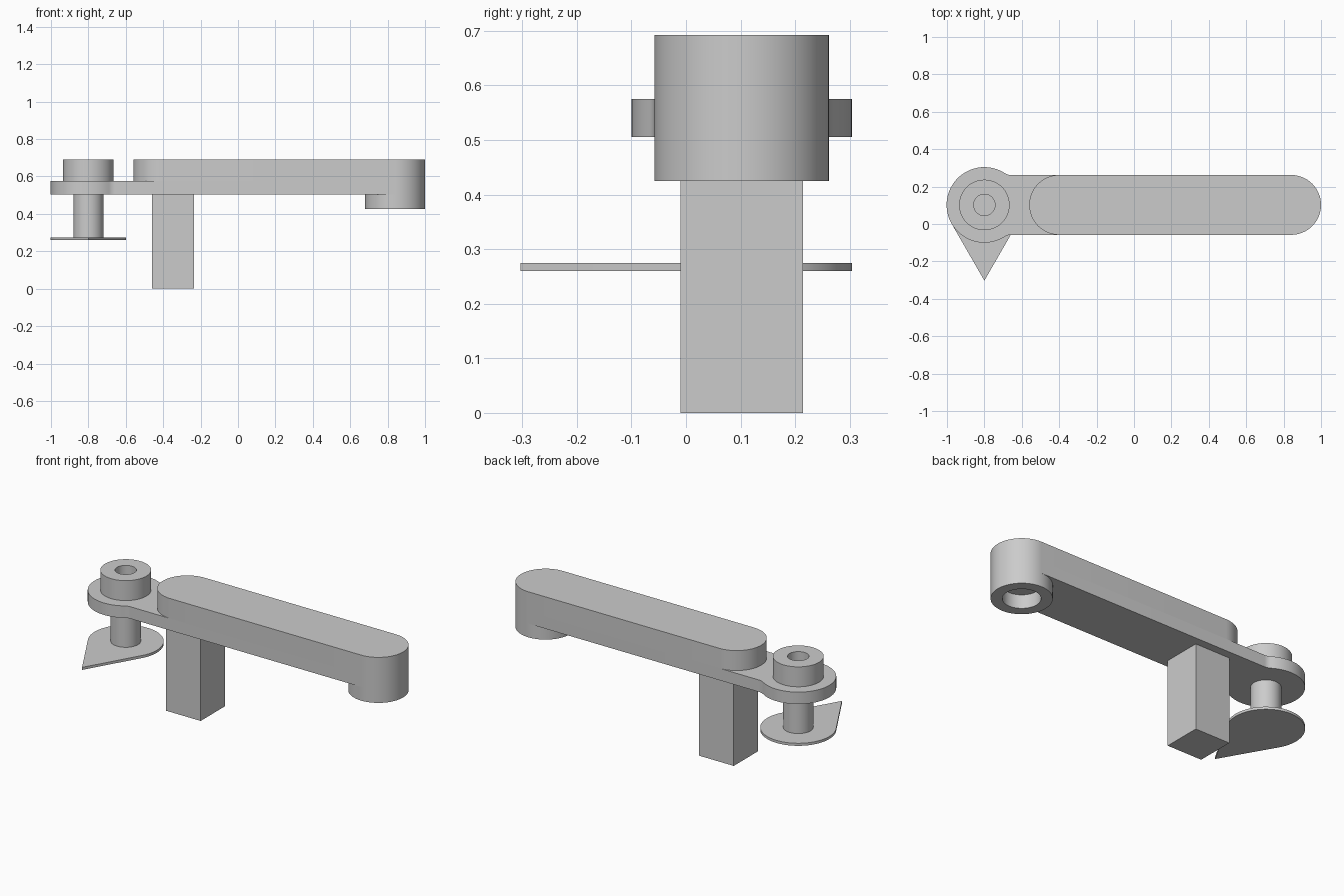
import bpy
import bmesh
from math import sin, cos, asin, acos, pi, sqrt, radians

cube = bpy.data.objects.get("Cube")
if cube:
    bpy.data.objects.remove(cube, do_unlink=True)

grey = bpy.data.materials.new("plain grey")
grey.use_nodes = True
colour = (0.6, 0.6, 0.6, 1)
grey.diffuse_color = colour
grey.node_tree.nodes["Principled BSDF"].inputs["Base Color"].default_value = colour

AXIS_Y = 0.102           # shared centre line of all parts
HUB_X, BOSS_X = -0.80, 0.84
HUB_R, ARM_R = 0.202, 0.16
UNDER, STEP, TOP = 0.505, 0.575, 0.692


def arc(cx, cy, r, start, end, n=32):
    angles = [start + (end - start) * i / n for i in range(n + 1)]
    return [(cx + r * cos(a), cy + r * sin(a)) for a in angles]


def finish(name, bm):
    bmesh.ops.remove_doubles(bm, verts=bm.verts, dist=1e-5)
    bmesh.ops.recalc_face_normals(bm, faces=bm.faces)
    mesh = bpy.data.meshes.new(name)
    bm.to_mesh(mesh)
    bm.free()
    mesh.materials.append(grey)
    ob = bpy.data.objects.new(name, mesh)
    ob.location.y = AXIS_Y
    bpy.context.collection.objects.link(ob)
    bpy.ops.object.select_all(action="DESELECT")
    bpy.context.view_layer.objects.active = ob
    ob.select_set(True)
    bpy.ops.object.shade_smooth_by_angle(angle=radians(30))
    return ob


def prism(name, outline, z0, z1):
    """Extrude a flat outline from z0 up to z1."""
    bm = bmesh.new()
    face = bm.faces.new([bm.verts.new((x, y, z0)) for x, y in outline])
    new = bmesh.ops.extrude_face_region(bm, geom=[face], use_keep_orig=True)["geom"]
    verts = [v for v in new if isinstance(v, bmesh.types.BMVert)]
    bmesh.ops.translate(bm, verts=verts, vec=(0, 0, z1 - z0))
    return finish(name, bm)


def ring(name, cx, outer, inner, z0, z1, n=64):
    """Tube made by sweeping a rectangular section round a vertical axis."""
    bm = bmesh.new()
    section = [(inner, z0), (outer, z0), (outer, z1), (inner, z1)]
    loops = []
    for i in range(n):
        a = 2 * pi * i / n
        loops.append([bm.verts.new((cx + r * cos(a), r * sin(a), z)) for r, z in section])
    for i in range(n):
        a, b = loops[i], loops[(i + 1) % n]
        for j in range(4):
            k = (j + 1) % 4
            bm.faces.new((a[j], b[j], b[k], a[k]))
    return finish(name, bm)


# Lower layer of the arm: round hub blended into the long bar
FILLET = 0.06
fy = ARM_R + FILLET
fx = HUB_X + sqrt((HUB_R + FILLET) ** 2 - fy ** 2)
touch = asin(fy / (HUB_R + FILLET))
outline = arc(HUB_X, 0, HUB_R, touch, 2 * pi - touch, 64)
outline += arc(fx, -fy, FILLET, pi - touch, pi / 2, 8)[1:]
outline += arc(BOSS_X, 0, ARM_R, -pi / 2, pi / 2)
outline += arc(fx, fy, FILLET, 1.5 * pi, pi + touch, 8)[:-1]
prism("arm_lower_plate", outline, UNDER, STEP)

# Upper layer of the arm: bar with two round ends
capsule = arc(-0.40, 0, ARM_R, pi / 2, 1.5 * pi) + arc(BOSS_X, 0, ARM_R, -pi / 2, pi / 2)
prism("arm_upper_bar", capsule, STEP, TOP)

# Socket under the far end and collar over the hub
ring("socket_boss", BOSS_X, ARM_R, 0.10, 0.425, UNDER)
ring("hub_collar", HUB_X, 0.135, 0.057, STEP, TOP)

# Shaft under the hub and the teardrop pointer it carries
prism("pointer_shaft", arc(HUB_X, 0, 0.08, 0, 2 * pi, 64)[:-1], 0.275, UNDER)
TIP = 0.405
half = acos(HUB_R / TIP)
teardrop = arc(HUB_X, 0, HUB_R, -pi / 2 + half, 1.5 * pi - half, 64) + [(HUB_X, -TIP)]
prism("pointer_plate", teardrop, 0.26, 0.275)

# Square post
left, right, depth = -0.46, -0.235, 0.1125
square = [(left, -depth), (right, -depth), (right, depth), (left, depth)]
prism("support_post", square, 0, UNDER)
